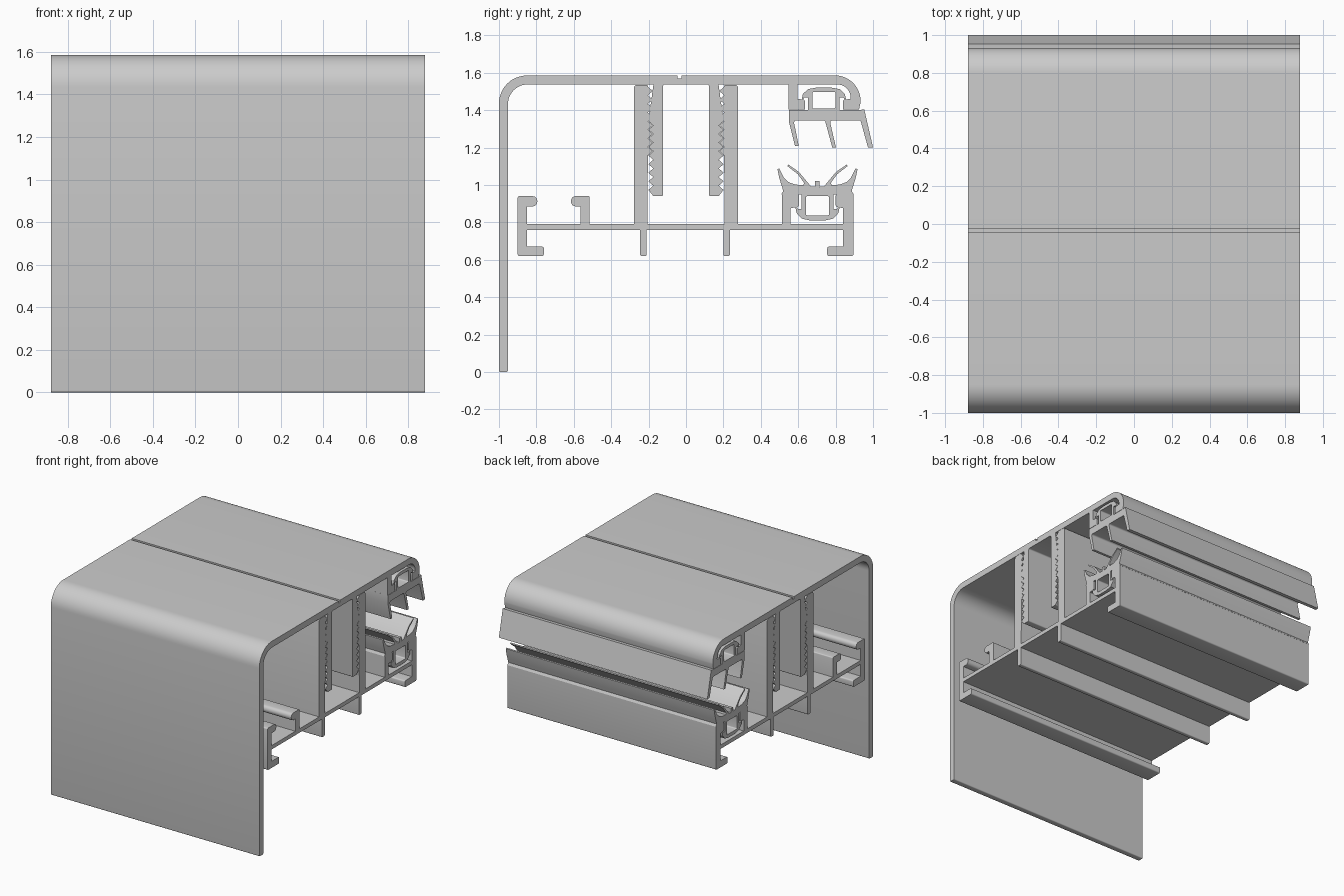
import bpy
import bmesh
import math
from mathutils import Vector

cube = bpy.data.objects.get("Cube")
if cube:
    bpy.data.objects.remove(cube, do_unlink=True)

HALF_LENGTH = 0.88

metal = bpy.data.materials.new("light grey")
metal.use_nodes = True
metal.diffuse_color = (0.6, 0.6, 0.6, 1)
metal.node_tree.nodes["Principled BSDF"].inputs["Base Color"].default_value = (0.6, 0.6, 0.6, 1)


def fillet(points):
    """Replace every point that carries a radius (y, z, r) by an arc."""
    result = []
    for i, p in enumerate(points):
        corner = Vector(p[:2])
        if len(p) < 3:
            result.append(corner)
            continue
        a = (Vector(points[i - 1][:2]) - corner).normalized()
        b = (Vector(points[(i + 1) % len(points)][:2]) - corner).normalized()
        half = a.angle(b) / 2
        centre = corner + (a + b).normalized() * (p[2] / math.sin(half))
        reach = p[2] / math.tan(half)
        start = corner + a * reach - centre
        end = corner + b * reach - centre
        sweep = math.pi - 2 * half
        steps = 12 if p[2] > 0.05 else 4
        for s in range(steps + 1):
            t = s / steps
            result.append(centre + (start * math.sin((1 - t) * sweep)
                                    + end * math.sin(t * sweep)) / math.sin(sweep))
    return result


def extrude(name, outline, holes=()):
    """Extrude a closed y-z section along x."""
    bm = bmesh.new()
    pairs, edges, loops = {}, [], []
    for section in [outline, *holes]:
        near = [bm.verts.new((-HALF_LENGTH, p.x, p.y)) for p in fillet(section)]
        for v in near:
            pairs[v] = bm.verts.new((HALF_LENGTH, v.co.y, v.co.z))
        loops.append(near)
    if holes:
        for near in loops:
            edges += [bm.edges.new((near[i - 1], near[i])) for i in range(len(near))]
        bmesh.ops.triangle_fill(bm, use_beauty=True, edges=edges)
    else:
        bm.faces.new(loops[0])
    for face in list(bm.faces):
        bm.faces.new([pairs[v] for v in reversed(face.verts)])
    for near in loops:
        for i in range(len(near)):
            a, b = near[i - 1], near[i]
            bm.faces.new((a, b, pairs[b], pairs[a]))
    bmesh.ops.recalc_face_normals(bm, faces=bm.faces)
    mesh = bpy.data.meshes.new(name)
    bm.to_mesh(mesh)
    bm.free()
    mesh.materials.append(metal)
    obj = bpy.data.objects.new(name, mesh)
    bpy.context.collection.objects.link(obj)
    bpy.ops.object.select_all(action="DESELECT")
    obj.select_set(True)
    bpy.context.view_layer.objects.active = obj
    bpy.ops.object.shade_smooth_by_angle(angle=math.radians(30))


def mirrored(half, centre):
    """Right half of a section, followed by its mirror image."""
    right = [(centre + p[0], *p[1:]) for p in half]
    left = [(centre - p[0], *p[1:]) for p in reversed(half)]
    return right + left


def teeth(side, first, last, gap=0.0):
    """Zigzag rack, top to bottom, shared by the webs and the hanging legs."""
    return [(side * ((0.178 if k % 2 else 0.204) - gap), 1.525 - 0.023 * k)
            for k in range(first, last)]


def stub(y):
    return [(y, 0.76), (y, 0.62, 0.008), (y + 0.035, 0.62, 0.008), (y + 0.035, 0.76)]


def clip(centre, seat, scale):
    """Barbed foot of a gasket, with its hollow core."""
    half = [(0.085, 0), (0.085, 0.078), (0.105, 0.078), (0.112, 0.065), (0.118, 0.07),
            (0.112, 0.1), (0.085, 0.13), (0.04, 0.14)]
    core = [(0.062, 0.113, 0.008), (0.062, 0.01, 0.008)]

    def place(points):
        return mirrored([(p[0], seat + p[1] * scale, *p[2:]) for p in points], centre)
    return place(half), place(core)


# Base section: lower lips, stubs, gasket seat, toothed webs and cable hooks
underside = ([(-0.9, 0.62, 0.01), (-0.76, 0.62, 0.01), (-0.76, 0.67, 0.01),
              (-0.85, 0.67), (-0.85, 0.76)]
             + stub(-0.245) + stub(0.2)
             + [(0.84, 0.76), (0.84, 0.67), (0.755, 0.67, 0.01),
                (0.755, 0.62, 0.01), (0.895, 0.62, 0.01)])
seat = [(0.895, 0.95), (0.8, 0.95, 0.01), (0.8, 0.885, 0.01), (0.84, 0.875),
        (0.84, 0.79), (0.56, 0.79), (0.56, 0.875), (0.605, 0.885, 0.01),
        (0.605, 0.95, 0.01), (0.513, 0.95), (0.513, 0.79)]
webs = ([(0.278, 0.79), (0.278, 1.535, 0.015), (0.206, 1.535)] + teeth(1, 0, 17)
        + [(0.206, 0.79), (-0.206, 0.79)]
        + teeth(-1, 0, 17)[::-1]
        + [(-0.206, 1.535), (-0.278, 1.535, 0.015), (-0.278, 0.79)])
hooks = [(-0.515, 0.79), (-0.515, 0.94, 0.008), (-0.615, 0.94, 0.025),
         (-0.615, 0.885, 0.025), (-0.565, 0.885), (-0.565, 0.79),
         (-0.85, 0.79), (-0.85, 0.885), (-0.795, 0.885, 0.025),
         (-0.795, 0.94, 0.025), (-0.9, 0.94, 0.01)]
extrude("base_frame", underside + seat + webs + hooks)

# Cover section: front skirt, toothed legs, upper gasket seat and grooved top
skirt = [(-1, 0, 0.008), (-0.952, 0, 0.008), (-0.952, 1.537, 0.105)]
legs = ([(-0.174, 1.537)] + teeth(-1, 8, 25, 0.003)
        + [(-0.174, 0.94, 0.008), (-0.123, 0.94, 0.008), (-0.123, 1.537, 0.01),
           (0.123, 1.537, 0.01), (0.123, 0.94, 0.008), (0.174, 0.94, 0.008)]
        + teeth(1, 8, 25, 0.003)[::-1] + [(0.174, 1.537)])
upper_seat = [(0.547, 1.537), (0.547, 1.402), (0.635, 1.402), (0.635, 1.455, 0.008),
              (0.595, 1.46), (0.595, 1.537), (0.88, 1.537, 0.07), (0.88, 1.46),
              (0.84, 1.455, 0.008), (0.84, 1.402), (0.925, 1.402), (0.933, 1.44)]
top = [(0.933, 1.585, 0.135), (-0.025, 1.585), (-0.025, 1.568),
       (-0.045, 1.568), (-0.045, 1.585), (-1, 1.585, 0.15)]
extrude("cover", skirt + legs + upper_seat + top)

# Upper gasket: seat plate with three slanting fins
foot, core = clip(0.737, 1.4, 0.86)
fins = [(0.55, 1.4), (0.55, 1.34), (0.583, 1.208), (0.603, 1.208), (0.575, 1.345, 0.012),
        (0.743, 1.345, 0.012), (0.782, 1.2), (0.802, 1.2), (0.768, 1.345, 0.012),
        (0.933, 1.345, 0.012), (0.973, 1.2), (1.0, 1.2), (0.953, 1.404), (0.925, 1.4)]
extrude("upper_gasket", fins + foot, [core])

# Lower gasket: outer wings, thin curved lips and a centre nub
foot, core = clip(0.703, 0.95, -1)
wing = [(0.193, 0.95), (0.183, 0.968), (0.193, 1.0), (0.205, 1.04), (0.214, 1.085),
        (0.204, 1.088), (0.18, 1.04), (0.155, 1.015), (0.12, 1.002), (0.075, 0.998)]
lip = [(0.072, 1.012), (0.105, 1.057), (0.16, 1.1), (0.158, 1.11), (0.1, 1.07),
       (0.06, 1.022), (0.035, 0.992), (0.012, 0.99), (0.012, 1.022)]
extrude("lower_gasket", mirrored(wing + lip, 0.703) + foot[::-1], [core])
